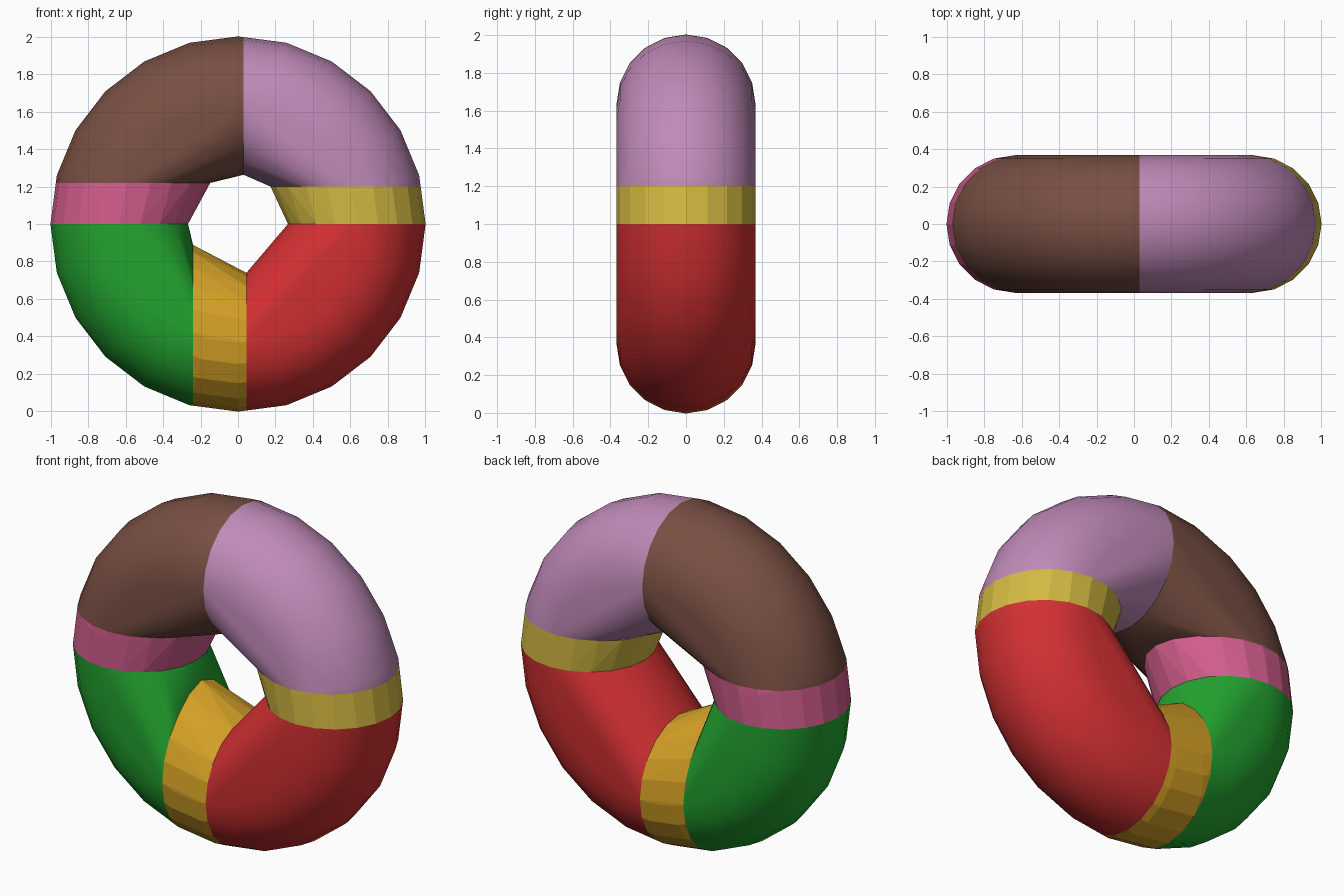
import bpy, bmesh, math
from mathutils import Vector

cube = bpy.data.objects.get("Cube")
if cube:
    bpy.data.objects.remove(cube, do_unlink=True)

MAJOR, MINOR = 0.635, 0.368
CENTRE = Vector((0, 0, 1))


def linear(c):
    c /= 255
    return c / 12.92 if c <= 0.04045 else ((c + 0.055) / 1.055) ** 2.4


def material(name, rgb):
    colour = (*[linear(c) for c in rgb], 1)
    mat = bpy.data.materials.new(name)
    mat.use_nodes = True
    mat.diffuse_color = colour
    bsdf = mat.node_tree.nodes["Principled BSDF"]
    bsdf.inputs["Base Color"].default_value = colour
    bsdf.inputs["Roughness"].default_value = 0.7
    return mat


def ring():
    """Upright ring, spun about the y axis."""
    bm = bmesh.new()
    bmesh.ops.create_circle(bm, segments=20, radius=MINOR)
    bmesh.ops.translate(bm, verts=bm.verts, vec=CENTRE + Vector((MAJOR, 0, 0)))
    bmesh.ops.spin(bm, geom=bm.verts[:] + bm.edges[:], cent=CENTRE, axis=(0, 1, 0),
                   angle=math.tau, steps=24, use_merge=True)
    bmesh.ops.remove_doubles(bm, verts=bm.verts, dist=1e-4)
    return bm


def segment(name, mat, x_range, z_range, smooth):
    """Slice of the ring inside the given limits, closed as a convex block."""
    bm = ring()
    for axis, limits in ((Vector((1, 0, 0)), x_range), (Vector((0, 0, 1)), z_range)):
        for value, side in zip(limits, (-1, 1)):
            bmesh.ops.bisect_plane(bm, geom=bm.verts[:] + bm.edges[:] + bm.faces[:],
                                   plane_co=axis * value, plane_no=axis * side,
                                   clear_outer=True)
    hull = bmesh.new()
    for v in bm.verts:
        hull.verts.new(v.co)
    bm.free()
    bmesh.ops.remove_doubles(hull, verts=hull.verts, dist=0.004)
    bmesh.ops.convex_hull(hull, input=hull.verts[:])
    loose = [v for v in hull.verts if not v.link_faces]
    bmesh.ops.delete(hull, geom=loose, context='VERTS')
    bmesh.ops.dissolve_limit(hull, angle_limit=math.radians(1),
                             verts=hull.verts[:], edges=hull.edges[:])
    bmesh.ops.recalc_face_normals(hull, faces=hull.faces[:])

    mesh = bpy.data.meshes.new(name)
    hull.to_mesh(mesh)
    hull.free()
    mesh.materials.append(mat)
    obj = bpy.data.objects.new(name, mesh)
    bpy.context.collection.objects.link(obj)
    if smooth:
        bpy.ops.object.select_all(action='DESELECT')
        obj.select_set(True)
        bpy.context.view_layer.objects.active = obj
        bpy.ops.object.shade_smooth_by_angle(angle=math.radians(30))


# Name, colour name, colour, x limits, z limits, smooth (narrow bands stay faceted)
SEGMENTS = [
    ("upper_right_segment", "brown", (120, 79, 67), (-2, 0.03), (1.22, 3), True),
    ("upper_left_segment", "lilac", (192, 138, 184), (0.03, 2), (1.2, 3), True),
    ("right_band", "pink", (212, 94, 142), (-2, 0), (1.0, 1.22), False),
    ("left_band", "yellow", (212, 186, 66), (0, 2), (1.0, 1.2), False),
    ("lower_right_segment", "green", (35, 165, 48), (-2, -0.24), (-1, 1.0), True),
    ("bottom_band", "orange", (212, 160, 38), (-0.24, 0.045), (-1, 1.0), False),
    ("lower_left_segment", "red", (210, 48, 50), (0.045, 2), (-1, 1.0), True),
]
for name, colour, rgb, xs, zs, smooth in SEGMENTS:
    segment(name, material(colour, rgb), xs, zs, smooth)
